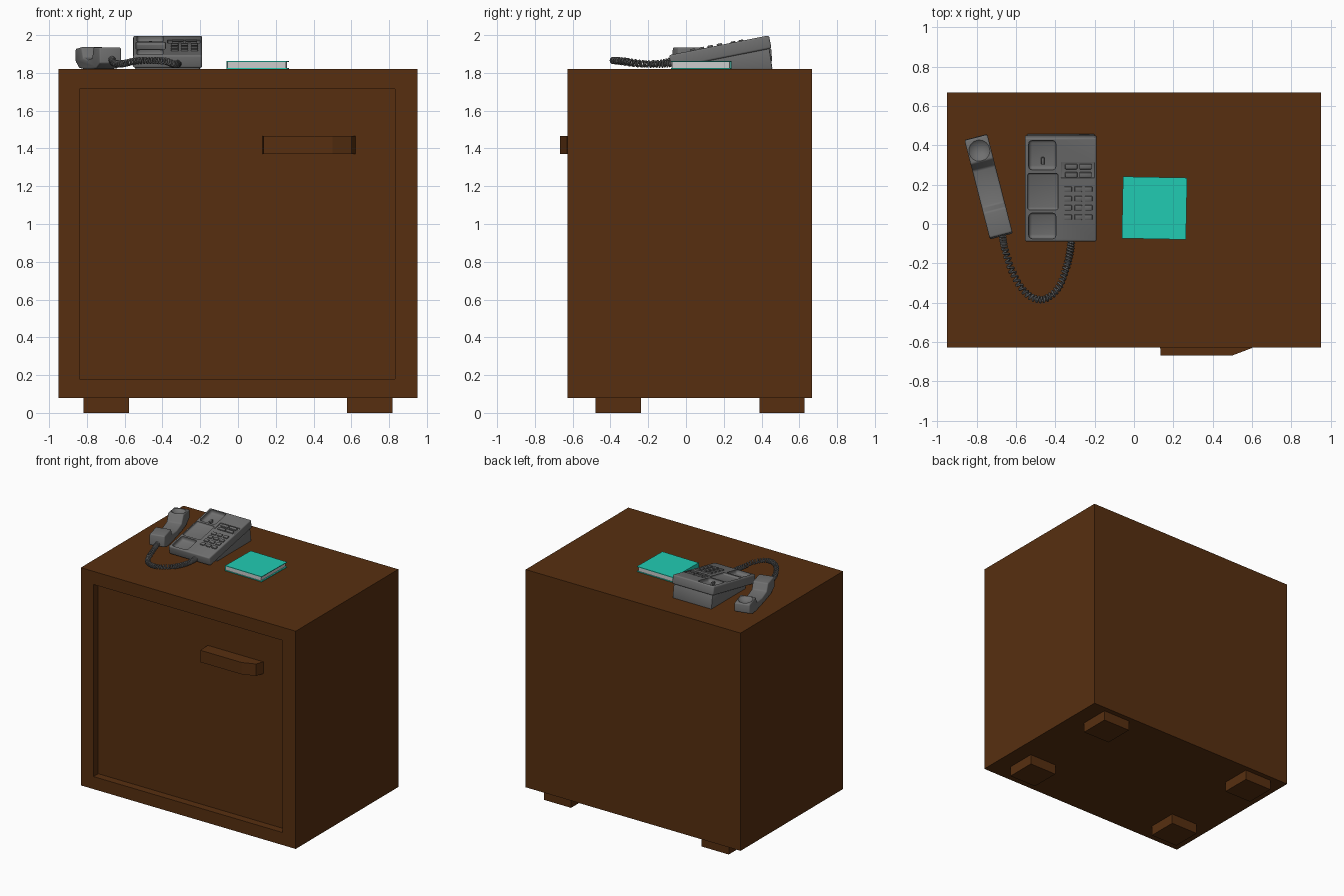
import bpy, bmesh, math
from mathutils import Matrix, Vector

if "Cube" in bpy.data.objects:
    bpy.data.objects.remove(bpy.data.objects["Cube"])


def material(name, rgb):
    m = bpy.data.materials.new(name)
    m.diffuse_color = (*rgb, 1)
    m.use_nodes = True
    m.node_tree.nodes["Principled BSDF"].inputs["Base Color"].default_value = m.diffuse_color
    return m


WOOD = material("brown_wood", (0.095, 0.028, 0.005))
TEAL = material("teal_cover", (0.015, 0.6, 0.45))
PLASTIC = material("grey_plastic", (0.16, 0.16, 0.16))
I = Matrix.Identity(4)


def finish(name, bm, mat, M=I):
    bmesh.ops.recalc_face_normals(bm, faces=bm.faces)
    bm.transform(M)
    me = bpy.data.meshes.new(name)
    bm.to_mesh(me)
    bm.free()
    ob = bpy.data.objects.new(name, me)
    bpy.context.collection.objects.link(ob)
    if mat:
        me.materials.append(mat)
    return ob


def prism(name, pts, along, mat, M=I):
    bm = bmesh.new()
    f = bm.faces.new([bm.verts.new(p) for p in pts])
    new = bmesh.ops.extrude_face_region(bm, geom=[f])["geom"]
    bmesh.ops.translate(bm, vec=along,
                        verts=[v for v in new if isinstance(v, bmesh.types.BMVert)])
    return finish(name, bm, mat, M)


def box(name, lo, hi, mat, M=I):
    pts = [(lo[0], lo[1], lo[2]), (hi[0], lo[1], lo[2]),
           (hi[0], hi[1], lo[2]), (lo[0], hi[1], lo[2])]
    return prism(name, pts, (0, 0, hi[2] - lo[2]), mat, M)


def bake(ob, smooth=False):
    bpy.ops.object.select_all(action='DESELECT')
    ob.select_set(True)
    bpy.context.view_layer.objects.active = ob
    bpy.ops.object.convert(target='MESH')
    if smooth:
        bpy.ops.object.shade_smooth_by_angle(angle=math.radians(35))
    return ob


def bevel(ob, width, segments=2):
    m = ob.modifiers.new("bevel", 'BEVEL')
    m.width, m.segments = width, segments
    m.limit_method, m.angle_limit = 'ANGLE', math.radians(25)
    return bake(ob, True)


def cut(ob, cutter, smooth=False):
    m = ob.modifiers.new("cut", 'BOOLEAN')
    m.operation, m.object, m.solver = 'DIFFERENCE', cutter, 'EXACT'
    cutter.hide_render = True
    bake(ob, smooth)
    bpy.data.objects.remove(cutter)


# Cabinet with recessed door
cabinet = box("cabinet", (-0.95, -0.628, 0.08), (0.95, 0.668, 1.82), WOOD)
cut(cabinet, box("door_cutter", (-0.838, -0.8, 0.18), (0.832, -0.568, 1.715), WOOD))

# Door handle
prism("door_handle", [(0.13, -0.56, 1.37), (0.135, -0.668, 1.37), (0.50, -0.668, 1.37),
                      (0.60, -0.63, 1.37), (0.625, -0.56, 1.37)], (0, 0, 0.095), WOOD)

# Feet
for sx, side in ((-0.818, "left"), (0.577, "right")):
    for sy, end in ((-0.478, "front"), (0.388, "back")):
        box(f"foot_{end}_{side}", (sx, sy, 0), (sx + 0.241, sy + 0.24, 0.085), WOOD)

# Book: two cover boards, spine and pages
B = Matrix.Translation((0.104, 0.081, 1.82)) @ Matrix.Rotation(math.radians(-1.1), 4, 'Z')
for z, n in ((0, "back"), (0.037, "front")):
    box(f"book_{n}_cover", (-0.163, -0.157, z), (0.163, 0.157, z + 0.005), TEAL, B)
box("book_spine", (-0.163, -0.157, 0.005), (-0.158, 0.157, 0.037), TEAL, B)
box("book_pages", (-0.158, -0.152, 0.005), (0.152, 0.152, 0.037), None, B)

# Telephone shell: tilted slab with cradle recesses
P = Matrix.Translation((-0.3725, -0.077, 1.825)) @ Matrix.Rotation(math.radians(11.2), 4, 'X')
TOP = 0.07


def to_local(x, y):
    return x + 0.3725, (y + 0.09) / 0.981


def on_phone(name, x0, x1, y0, y1, z0, z1):
    (a, b), (c, d) = to_local(x0, y0), to_local(x1, y1)
    return box(name, (a, b, z0), (c, d, z1), PLASTIC, P)


shell = bevel(box("phone_shell", (-0.1825, 0, 0), (0.1825, 0.54, TOP), PLASTIC, P), 0.01, 3)
for x0, x1, y0, y1, depth, r in ((-0.535, -0.397, 0.275, 0.425, 0.03, 0.018),
                                 (-0.535, -0.397, -0.075, 0.056, 0.03, 0.018),
                                 (-0.541, -0.385, 0.072, 0.258, 0.014, 0.012),
                                 (-0.372, -0.2, 0.234, 0.314, 0.006, 0.004)):
    cutter = on_phone("cradle_cutter", x0, x1, y0, y1, TOP - depth, TOP + 0.05)
    cut(shell, bevel(cutter, r, 3), True)

# Hook switch in the cradle
bevel(on_phone("hook_switch", -0.472, -0.455, 0.3, 0.335, TOP - 0.035, TOP - 0.008), 0.004)

# Telephone pedestal under the raised back
pedestal = [(-0.2, 0.02, 1.82), (-0.2, 0.458, 1.82), (-0.2, 0.44, 1.94), (-0.2, 0.02, 1.86)]
bevel(prism("phone_pedestal", pedestal, (-0.345, 0, 0), PLASTIC), 0.006)

# Keypad and function buttons
for i, x in enumerate((-0.335, -0.283, -0.231)):
    for j, y in enumerate((0.178, 0.13, 0.083, 0.036)):
        bevel(on_phone(f"key_{i}_{j}", x - 0.019, x + 0.019, y - 0.014, y + 0.014,
                       TOP - 0.01, TOP + 0.009), 0.004)
for i, x in enumerate((-0.319, -0.247)):
    for j, y in enumerate((0.25, 0.292)):
        bevel(on_phone(f"function_button_{i}_{j}", x - 0.031, x + 0.031, y - 0.013, y + 0.013,
                       TOP - 0.01, TOP + 0.006), 0.004)

# Handset lying on its back, ear and mouth pieces facing up
H = Matrix.Translation((-0.674, -0.064, 1.82)) @ Matrix.Rotation(math.radians(14.4), 4, 'Z')
side = [(0, 0.03), (0.08, 0.003), (0.2, 0), (0.36, 0), (0.45, 0.006), (0.523, 0.04),
        (0.52, 0.108), (0.395, 0.118), (0.36, 0.06), (0.26, 0.05), (0.165, 0.06),
        (0.14, 0.115), (0.008, 0.115)]
handset = bevel(prism("handset", [(-0.06, t, z) for t, z in side], (0.12, 0, 0), PLASTIC, H),
                0.009, 3)
# Earpiece dish
bm = bmesh.new()
bmesh.ops.create_uvsphere(bm, u_segments=24, v_segments=14, radius=0.075)
dish = finish("ear_cutter", bm, PLASTIC, H @ Matrix.Translation((0, 0.455, 0.165)))
cut(handset, dish, True)

# Coiled cord: helix around a smooth path
path = [Vector(p) for p in ((-0.668, -0.06, 1.87), (-0.655, -0.13, 1.852), (-0.615, -0.25, 1.848),
                            (-0.545, -0.355, 1.862), (-0.46, -0.383, 1.866),
                            (-0.385, -0.325, 1.862), (-0.345, -0.225, 1.848),
                            (-0.325, -0.14, 1.846), (-0.317, -0.07, 1.85))]
path = [2 * path[0] - path[1]] + path + [2 * path[-1] - path[-2]]


def along(t):
    i = min(int(t), len(path) - 4)
    t -= i
    a, b, c, d = path[i:i + 4]
    return 0.5 * (2 * b + (c - a) * t + (2 * a - 5 * b + 4 * c - d) * t * t
                  + (3 * b - a - 3 * c + d) * t ** 3)


COILS, STEPS = 42, 12
count = COILS * STEPS
curve = bpy.data.curves.new("cord", 'CURVE')
curve.dimensions = '3D'
curve.bevel_depth, curve.bevel_resolution = 0.006, 1
spline = curve.splines.new('POLY')
spline.points.add(count)
for k in range(count + 1):
    t = k / count * (len(path) - 3)
    p = along(t)
    tangent = (along(t + 0.01) - along(t - 0.01)).normalized()
    right = tangent.cross(Vector((0, 0, 1))).normalized()
    up = right.cross(tangent)
    a = 2 * math.pi * k / STEPS
    spline.points[k].co = (*(p + 0.014 * (math.cos(a) * right + math.sin(a) * up)), 1)
cord = bpy.data.objects.new("cord", curve)
bpy.context.collection.objects.link(cord)
curve.materials.append(PLASTIC)
bake(cord, True)
